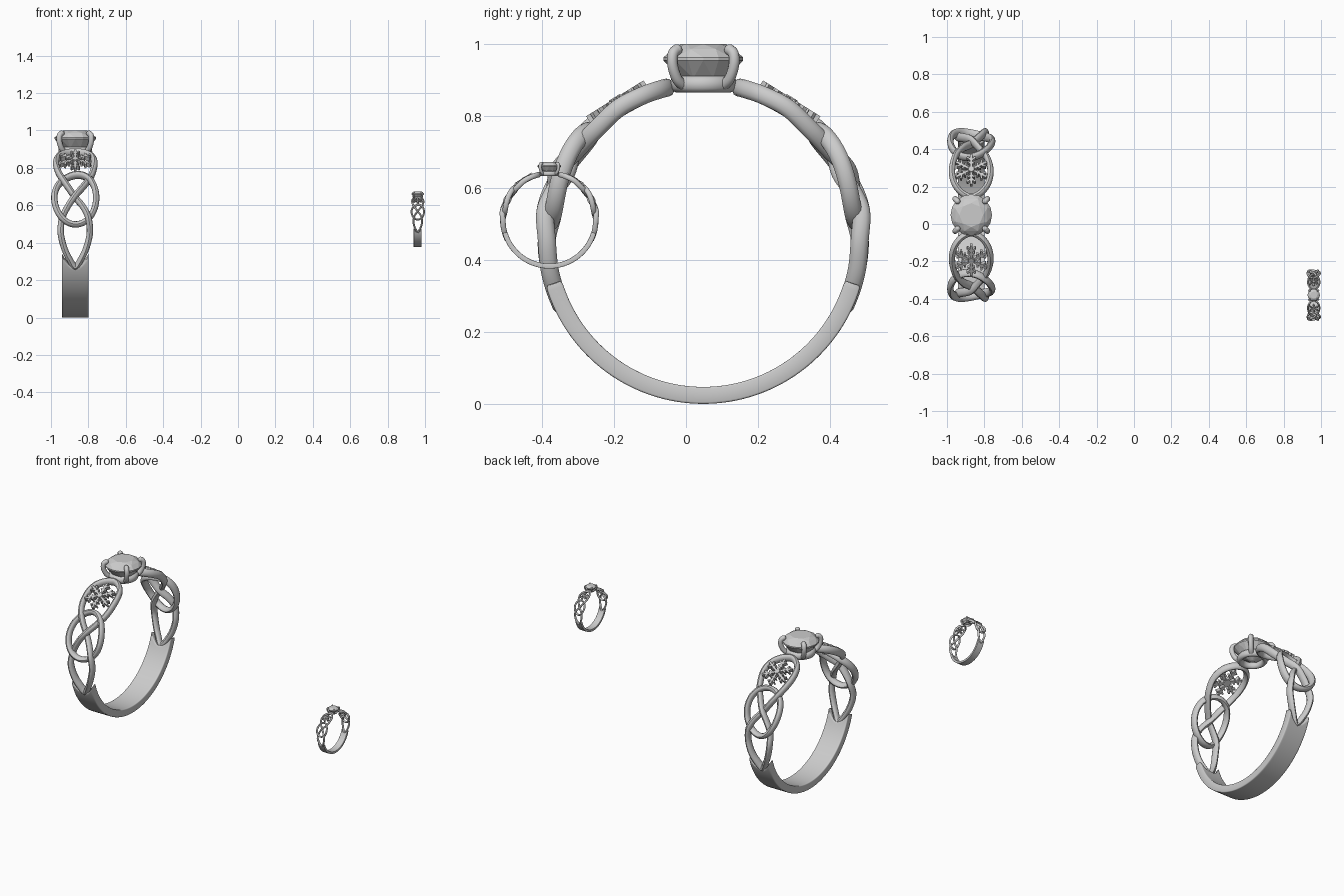
import bpy, bmesh
from math import sin, cos, pi, radians
from mathutils import Vector, Matrix

if "Cube" in bpy.data.objects:
    bpy.data.objects.remove(bpy.data.objects["Cube"], do_unlink=True)

grey = bpy.data.materials.new("light_grey_metal")
grey.use_nodes = True
grey.diffuse_color = (0.6, 0.6, 0.6, 1)
grey.node_tree.nodes["Principled BSDF"].inputs["Base Color"].default_value = (0.6, 0.6, 0.6, 1)

CENTRE = 0.456   # height of the finger hole's centre
STRAND_R = 0.435
# the two rings: prefix, location, scale
RINGS = [("large_ring", (-0.87, 0.048, 0), 1.0), ("small_ring", (0.961, -0.38, 0.376), 0.297)]


def finish(name, bm, angle=40, solid=0):
    """Turn a bmesh into one object for each ring."""
    bmesh.ops.recalc_face_normals(bm, faces=bm.faces) if not solid else None
    mesh = bpy.data.meshes.new(name)
    bm.to_mesh(mesh)
    bm.free()
    mesh.materials.append(grey)
    if angle:
        mesh.shade_smooth()
        mesh.set_sharp_from_angle(angle=radians(angle))
    for prefix, loc, scale in RINGS:
        ob = bpy.data.objects.new(prefix + "_" + name, mesh)
        ob.location = loc
        ob.scale = (scale,) * 3
        bpy.context.collection.objects.link(ob)
        if solid:
            mod = ob.modifiers.new("thickness", "SOLIDIFY")
            mod.thickness, mod.offset = solid, 1
            bev = ob.modifiers.new("soft_edges", "BEVEL")
            bev.width, bev.segments = 0.005, 2
            bev.limit_method = "ANGLE"


def smooth_path(pts, closed, steps=6):
    """Catmull-Rom curve through the points."""
    n, out = len(pts), []
    get = (lambda i: pts[i % n]) if closed else (lambda i: pts[min(max(i, 0), n - 1)])
    for i in range(n if closed else n - 1):
        a, b, c, d = (get(i + k) for k in (-1, 0, 1, 2))
        for k in range(steps):
            t = k / steps
            out.append(0.5 * (2 * b + (c - a) * t + (2 * a - 5 * b + 4 * c - d) * t ** 2
                              + (3 * b - a - 3 * c + d) * t ** 3))
    return out if closed else out + [pts[-1]]


def tube(bm, path, up, wide, deep, closed, sides=12):
    """Sweep an oval; 'up' gives the direction of its depth at a point."""
    n, rings = len(path), []
    for i, p in enumerate(path):
        ahead = path[(i + 1) % n] if closed else path[min(i + 1, n - 1)]
        behind = path[i - 1] if closed else path[max(i - 1, 0)]
        tangent = (ahead - behind).normalized()
        side = tangent.cross(up(p)).normalized()
        top = side.cross(tangent)
        rings.append([bm.verts.new(p + side * wide * cos(2 * pi * k / sides)
                                   + top * deep * sin(2 * pi * k / sides)) for k in range(sides)])
    for i in range(n if closed else n - 1):
        a, b = rings[i], rings[(i + 1) % n]
        for k in range(sides):
            m = (k + 1) % sides
            bm.faces.new((a[k], a[m], b[m], b[k]))
    if not closed:
        bm.faces.new(rings[0])
        bm.faces.new(rings[-1])


def wrap(x, degrees, r, side):
    """Place a point on the ring; degrees rise from the horizontal."""
    a = radians(degrees)
    return Vector((x, side * r * cos(a), CENTRE + r * sin(a)))


def outward(p):
    return Vector((0, p.y, p.z - CENTRE)).normalized()


# Plain band around the bottom, with notched ends
bm = bmesh.new()
bmesh.ops.create_grid(bm, x_segments=12, y_segments=64, size=1)
for v in bm.verts:
    u = v.co.x
    a = v.co.y * radians(65 + 9 * u * u)
    v.co = (0.072 * u, 0.456 * sin(a), CENTRE - 0.456 * cos(a))
finish("band", bm, solid=0.047)

# Woven shoulders: a figure-eight strand and an oval link on each side
HALF = [(-25, 0), (-18, .036), (-10, .062), (0, .078), (10, .07), (18, .042), (26, 0),
        (35, -.046), (45, -.086), (57, -.103), (67, -.09), (74, -.052), (77, 0)]


def weave(deg):
    return -0.011 * cos(pi * (deg - 26) / 15) if abs(deg - 26) < 22.5 else 0


for side, label in ((-1, "front"), (1, "back")):
    bm = bmesh.new()
    pts = [wrap(x, d, STRAND_R + weave(d), side) for d, x in HALF]
    pts += [wrap(-x, d, STRAND_R - weave(d), side) for d, x in HALF[-2:0:-1]]
    tube(bm, smooth_path(pts, True), outward, 0.017, 0.025, True)
    finish(label + "_crossed_strand", bm)

    bm = bmesh.new()
    oval = [wrap(0.112 * cos(t), 25 + 19.5 * sin(t), STRAND_R + 0.011 * sin(2 * t), side)
            for t in (2 * pi * k / 64 for k in range(64))]
    tube(bm, oval, outward, 0.017, 0.025, True)
    finish(label + "_oval_link", bm)

    # Snowflake inside the upper loop
    bm = bmesh.new()
    centre = wrap(0, 58, 0.452, side)
    z = outward(centre)
    x = Vector((1, 0, 0))
    y = z.cross(x)
    frame = Matrix((x, y, z)).transposed().to_4x4()
    frame.translation = centre

    def bar(turn, start, branch, length, width):
        m = (frame @ Matrix.Rotation(turn, 4, "Z") @ Matrix.Translation((0, start, 0))
             @ Matrix.Rotation(branch, 4, "Z") @ Matrix.Translation((0, length / 2, 0))
             @ Matrix.Diagonal((width, length, 0.024, 1)))
        bmesh.ops.create_cube(bm, size=1, matrix=m)

    for k in range(6):
        turn = k * pi / 3
        bar(turn, 0, 0, 0.094, 0.013)
        for s in (-1, 1):
            bar(turn, 0.036, s * radians(55), 0.022, 0.009)
            bar(turn, 0.058, s * radians(50), 0.03, 0.010)
    bmesh.ops.create_cone(bm, cap_ends=True, segments=6, radius1=0.026, radius2=0.018,
                          depth=0.03, matrix=frame)
    finish(label + "_snowflake", bm, angle=0)

# Open collar under the stone
bm = bmesh.new()
loop = [Vector((0.074 * cos(t), 0.076 * sin(t), 0.889)) for t in (2 * pi * k / 48 for k in range(48))]
tube(bm, loop, lambda p: Vector((0, 0, 1)), 0.017, 0.023, True)
finish("collar", bm)

# Four claws bent over the stone
bm = bmesh.new()
for k in range(4):
    a = pi / 4 + k * pi / 2
    d = Vector((cos(a), sin(a), 0))
    profile = [(.078, .885), (.1, .9), (.115, .925), (.122, .952), (.118, .975), (.104, .984)]
    path = smooth_path([d * r + Vector((0, 0, h)) for r, h in profile], False, 4)
    across = Vector((-d.y, d.x, 0))
    tube(bm, path, lambda p: across, 0.015, 0.015, False)
    bmesh.ops.create_uvsphere(bm, u_segments=12, v_segments=8, radius=0.0155,
                              matrix=Matrix.Translation(path[-1]))
finish("claws", bm)

# Faceted round stone: hull of its facet corners
bm = bmesh.new()
levels = [(.064, 1.0, 8, 0), (.092, .986, 8, .5), (.111, .963, 16, 0), (.111, .955, 16, 0),
          (.072, .905, 8, .5), (.012, .874, 8, 0)]
for r, h, count, shift in levels:
    for k in range(count):
        a = 2 * pi * (k + shift) / count
        bm.verts.new((r * cos(a), r * sin(a), h))
bmesh.ops.convex_hull(bm, input=bm.verts)
bmesh.ops.dissolve_limit(bm, angle_limit=radians(1), verts=bm.verts, edges=bm.edges)
finish("faceted_stone", bm, angle=0)
